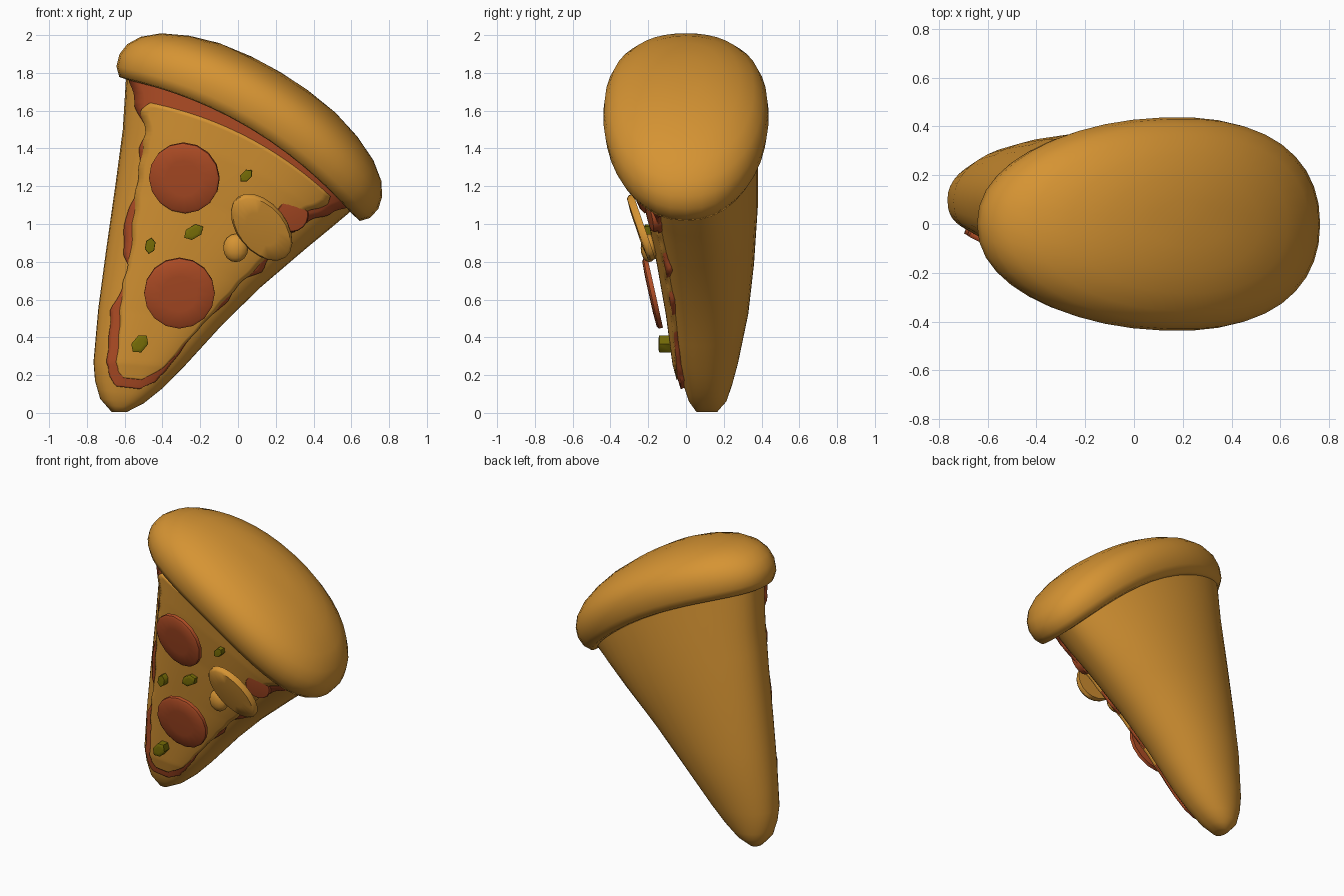
import bpy, bmesh, math
from mathutils import Matrix, Vector

if "Cube" in bpy.data.objects:
    bpy.data.objects.remove(bpy.data.objects["Cube"])


def material(name, rgb):
    m = bpy.data.materials.new(name)
    m.diffuse_color = (*rgb, 1)
    m.use_nodes = True
    m.node_tree.nodes["Principled BSDF"].inputs["Base Color"].default_value = m.diffuse_color
    return m


DOUGH = material("baked dough", (0.67, 0.295, 0.033))
RED = material("tomato red", (0.44, 0.075, 0.019))
GREEN = material("pepper green", (0.18, 0.15, 0.002))


def finish(name, bm, mat, angle=50):
    bmesh.ops.recalc_face_normals(bm, faces=bm.faces)
    me = bpy.data.meshes.new(name)
    bm.to_mesh(me)
    bm.free()
    me.materials.append(mat)
    ob = bpy.data.objects.new(name, me)
    bpy.context.collection.objects.link(ob)
    bpy.ops.object.select_all(action='DESELECT')
    bpy.context.view_layer.objects.active = ob
    ob.select_set(True)
    bpy.ops.object.shade_smooth_by_angle(angle=math.radians(angle))
    return ob


def skin(bm, rows, closed):
    """Bridge rows of points with quads."""
    rows = [[bm.verts.new(p) for p in r] for r in rows]
    n = len(rows[0])
    for a, b in zip(rows, rows[1:]):
        for i in range(n if closed else n - 1):
            j = (i + 1) % n
            bm.faces.new((a[i], a[j], b[j], b[i]))
    return rows


def power(v, p):
    return math.copysign(abs(v) ** p, v)


# Slice sections from tip to crust: left x, z, right x, z, front y, back y
SECTIONS = [
    (-.67, .006, -.59, .004, .055, .165),
    (-.73, .075, -.50, .05, .015, .215),
    (-.757, .17, -.40, .13, -.015, .245),
    (-.765, .27, -.29, .24, -.045, .275),
    (-.74, .55, -.08, .47, -.08, .33),
    (-.70, .85, .12, .665, -.125, .36),
    (-.65, 1.2, .36, .87, -.18, .38),
    (-.61, 1.5, .50, .985, -.23, .38),
    (-.59, 1.82, .66, 1.12, -.27, .365),
]


def section(t):
    i = min(int(t), len(SECTIONS) - 2)
    return [a + (b - a) * (t - i) for a, b in zip(SECTIONS[i], SECTIONS[i + 1])]


def slice_point(t, s, y_factor, off=0):
    """Point at section t, side position s (-1..1); y_factor < 0 is the front."""
    lx, lz, rx, rz, yf, yb = section(t)
    bow = .14 * (t / 8) ** 3 * (1 - s * s)
    mid = .12 - .006 * t
    y = mid + y_factor * ((mid - yf) if y_factor < 0 else (yb - mid))
    return Vector(((lx + rx) / 2 + s * (rx - lx) / 2 + .47 * bow, y + off,
                   (lz + rz) / 2 + s * (rz - lz) / 2 + .88 * bow))


def front_point(t, s, off):
    return slice_point(t, s, -(1 - abs(s) ** 2.6) ** (1 / 2.6), off)


# Dough base: rounded wedge
bm = bmesh.new()
rows = []
for k in range(17):
    ring = []
    for i in range(40):
        a = 2 * math.pi * i / 40
        c, sn = math.cos(a), math.sin(a)
        e = 2 / (2.6 if sn < 0 else 2.03)
        ring.append(slice_point(k / 2, power(c, e), power(sn, e)))
    rows.append(ring)
rows = skin(bm, rows, True)
bm.faces.new(rows[0])
bm.faces.new(rows[-1])
finish("dough_base", bm, DOUGH, 70)


# Sauce and cheese: sheets with uneven edges laid on the front of the base
# Edge rows: section, left reach, right reach
SAUCE_EDGE = [(1.85, .35, .35), (2.3, .58, .62), (3, .69, .66), (4, .79, .66), (4.5, .66, .78),
              (4.8, .68, .70), (5, .77, .70), (5.3, .82, .84), (5.7, .83, .74), (6, .74, .70),
              (6.3, .76, .79), (6.7, .84, .80), (7, .78, .86), (7.4, .90, .92), (7.95, .975, .97)]
CHEESE_EDGE = [(2.3, .22, .25), (2.6, .40, .42), (3, .49, .58), (4, .65, .70), (4.5, .70, .72),
               (5, .69, .74), (5.5, .75, .76), (6, .79, .76), (6.5, .80, .72), (7, .80, .76),
               (7.35, .86, .84), (7.52, .80, .80)]


def reach(edge, t, col):
    for a, b in zip(edge, edge[1:]):
        if t <= b[0] + 1e-6:
            return a[col] + (b[col] - a[col]) * (t - a[0]) / (b[0] - a[0])
    return edge[-1][col]


def sheet(name, mat, edge, off, thick):
    bm = bmesh.new()
    t0, t1 = edge[0][0], edge[-1][0]
    rows = []
    for k in range(81):
        t = t0 + (t1 - t0) * k / 80
        wobble = .008 * math.sin(t * 13)
        wl, wr = reach(edge, t, 1) + wobble, reach(edge, t, 2) - wobble
        rows.append([front_point(t, -wl + (wl + wr) * j / 24, off) for j in range(25)])
    skin(bm, rows, False)
    ob = finish(name, bm, mat)
    mod = ob.modifiers.new("thickness", 'SOLIDIFY')
    mod.thickness = thick
    mod.offset = 0


sheet("sauce", RED, SAUCE_EDGE, -.005, .03)
sheet("cheese", DOUGH, CHEESE_EDGE, -.012, .03)

# Crust: domed, bent oval cap, a little wider towards its lower end
PROFILE = [(.5, .08), (.76, .035), (.86, .005), (.93, .012), (.98, .06), (1, .12),
           (.985, .175), (.93, .225), (.82, .27), (.65, .305), (.45, .33), (.22, .341)]
A, B = .797, .437
bm = bmesh.new()


def crust_point(r, h, a):
    c, sn = math.cos(a), math.sin(a)
    u, y = r * power(c, .92), r * power(sn, .92)
    y *= 1 + .06 * u
    h -= (.15 - .15 * h) * u * u + .04 * u
    u *= A
    return Vector((.063 + .883 * u + .47 * h, y * B, 1.5 - .47 * u + .883 * h))


rows = skin(bm, [[crust_point(r, h, 2 * math.pi * i / 40) for i in range(40)]
                 for r, h in PROFILE], True)
bm.faces.new(rows[0])
top = bm.verts.new(crust_point(0, .344, 0))
for i in range(40):
    bm.faces.new((rows[-1][i], rows[-1][(i + 1) % 40], top))
finish("crust", bm, DOUGH, 70)


# Toppings: domed discs facing front, tilted with the slice
def disc(name, mat, x, y, z, rx, rz, thick, sides=16, spin=0, tilt=12.5, dome=.012, turn=0):
    bm = bmesh.new()
    levels = [(1, -thick / 2), (1, thick / 2 - dome), (.93, thick / 2 - dome * .3),
              (.5, thick / 2)]
    rows = skin(bm, [[(rx * r * math.cos(2 * math.pi * i / sides),
                       rz * r * math.sin(2 * math.pi * i / sides), h)
                      for i in range(sides)] for r, h in levels], True)
    bm.faces.new(rows[0])
    bm.faces.new(rows[-1])
    m = (Matrix.Translation((x, y, z))
         @ Matrix.Rotation(math.radians(turn), 4, 'Z')
         @ Matrix.Rotation(math.radians(90 + tilt), 4, 'X')
         @ Matrix.Rotation(math.radians(spin), 4, 'Z'))
    bmesh.ops.transform(bm, matrix=m, verts=bm.verts)
    return finish(name, bm, mat, 45)


disc("lower_pepperoni", RED, -.31, -.180, .633, .187, .19, .035)
disc("upper_pepperoni", RED, -.285, -.255, 1.243, .188, .19, .035, turn=-9)
disc("side_pepperoni", RED, .285, -.175, 1.05, .088, .092, .05, turn=10)

# Mushroom slice: oval cap with a round stem end
disc("mushroom_cap", DOUGH, .125, -.242, .98, .208, .13, .045, 20, -53, 19, .02)
bm = bmesh.new()
bmesh.ops.create_uvsphere(bm, u_segments=14, v_segments=8, radius=1)
bmesh.ops.transform(bm, verts=bm.verts,
                    matrix=Matrix.Translation((-.012, -.195, .873)) @ Matrix.Diagonal((.068, .045, .075, 1)))
finish("mushroom_stem", bm, DOUGH)

# Green pepper pieces: small six-sided chunks
for i, (x, y, z, rx, rz, spin) in enumerate([
        (-.52, -.105, .365, .057, .04, 50), (-.235, -.18, .957, .058, .036, 30),
        (-.465, -.155, .885, .044, .029, 80), (.043, -.25, 1.256, .042, .027, 45)]):
    disc(f"pepper_piece_{i + 1}", GREEN, x, y, z, rx, rz, .08, 6, spin, 0, .004)
